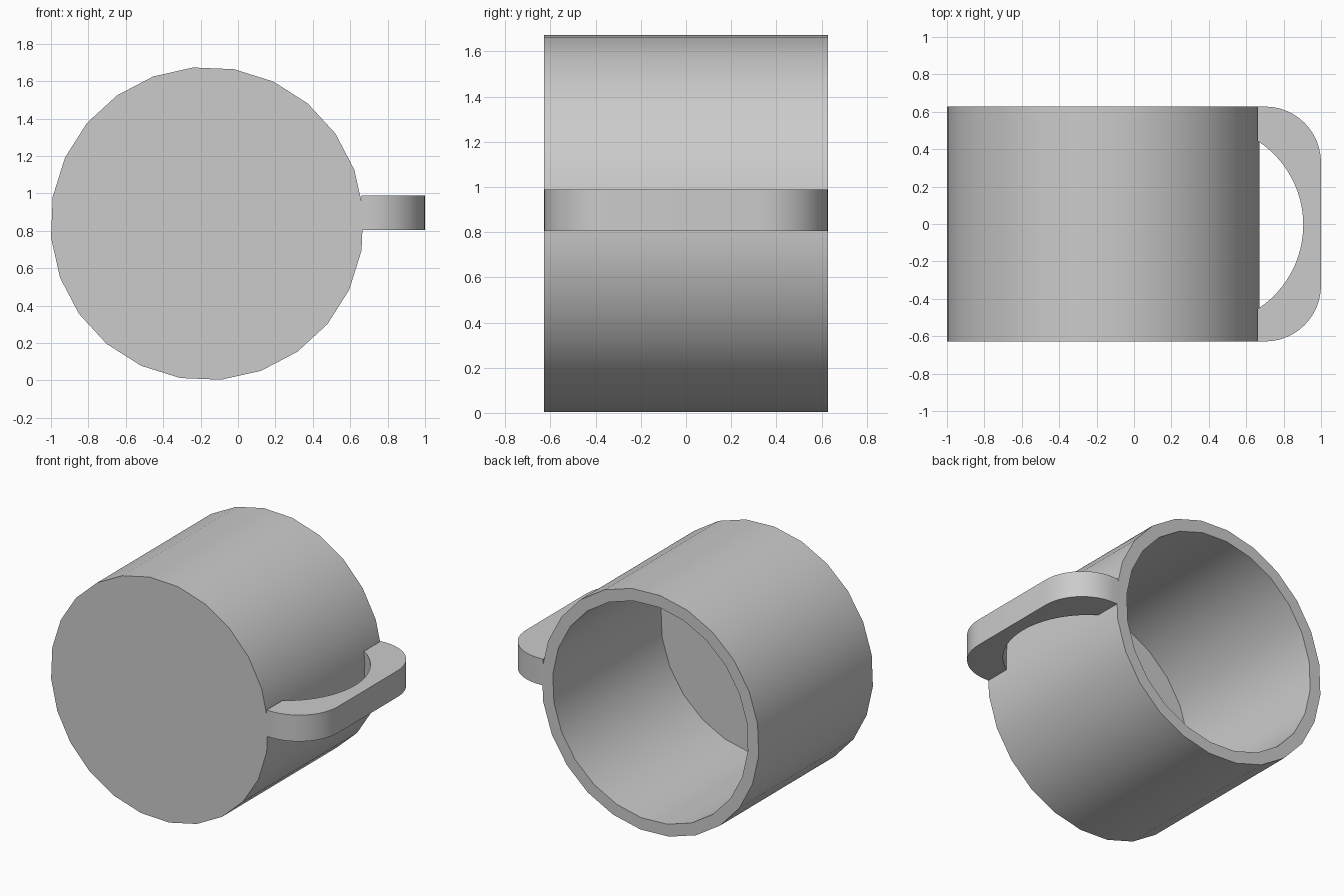
import bpy, bmesh
from math import sin, cos, pi, radians, asin
from mathutils import Vector

cube = bpy.data.objects.get("Cube")
if cube:
    bpy.data.objects.remove(cube, do_unlink=True)

grey = bpy.data.materials.new("plain grey")
grey.use_nodes = True
colour = (0.6, 0.6, 0.6, 1)
grey.diffuse_color = colour
grey.node_tree.nodes["Principled BSDF"].inputs["Base Color"].default_value = colour

SIDES, HALF = 24, 0.628
CX, CZ, RADIUS, WALL, FLOOR = -0.165, 0.838, 0.838, 0.084, 0.066


def finish(bm, name):
    bmesh.ops.recalc_face_normals(bm, faces=bm.faces)
    mesh = bpy.data.meshes.new(name)
    bm.to_mesh(mesh)
    bm.free()
    mesh.materials.append(grey)
    obj = bpy.data.objects.new(name, mesh)
    bpy.context.collection.objects.link(obj)
    bpy.ops.object.select_all(action="DESELECT")
    obj.select_set(True)
    bpy.context.view_layer.objects.active = obj
    bpy.ops.object.shade_smooth_by_angle(angle=radians(30))
    return obj


# Cup body lying on its side: outer wall, rim, inner wall and floor
def ring(bm, radius, y):
    angles = [radians(5.1) + 2 * pi * i / SIDES for i in range(SIDES)]
    return [bm.verts.new((CX + radius * cos(a), y, CZ + radius * sin(a))) for a in angles]


bm = bmesh.new()
inner = RADIUS - WALL
rings = [ring(bm, r, y) for r, y in
         ((RADIUS, -HALF), (RADIUS, HALF), (inner, HALF), (inner, FLOOR - HALF))]
for a, b in zip(rings, rings[1:]):
    for i in range(SIDES):
        j = (i + 1) % SIDES
        bm.faces.new((a[i], a[j], b[j], b[i]))
bm.faces.new(rings[0])
bm.faces.new(rings[-1])
finish(bm, "cup_body")


# Handle: rounded outer outline with an arched opening, extruded upward
def arc(cx, cy, r, start, end, steps):
    return [(cx + r * cos(start + (end - start) * i / steps),
             cy + r * sin(start + (end - start) * i / steps)) for i in range(steps + 1)]


ROOT, LOW, HIGH, CORNER = 0.66, 0.805, 0.988, 0.3
OPEN_R, OPEN_X = 0.536, 0.369
spread = asin(0.45 / OPEN_R)
edge = HALF - CORNER
outer = [(ROOT, -HALF)]
outer += arc(1 - CORNER, -edge, CORNER, -pi / 2, 0, 12)
outer += arc(1 - CORNER, edge, CORNER, 0, pi / 2, 12)
outer += [(ROOT, HALF)]
opening = arc(OPEN_X, -0.005, OPEN_R, spread, -spread, 24)

bm = bmesh.new()
face = bm.faces.new([bm.verts.new((x, y, LOW)) for x, y in outer + opening])
top = bmesh.ops.extrude_face_region(bm, geom=[face])["geom"]
bmesh.ops.translate(bm, vec=Vector((0, 0, HIGH - LOW)),
                    verts=[g for g in top if isinstance(g, bmesh.types.BMVert)])
finish(bm, "handle")
